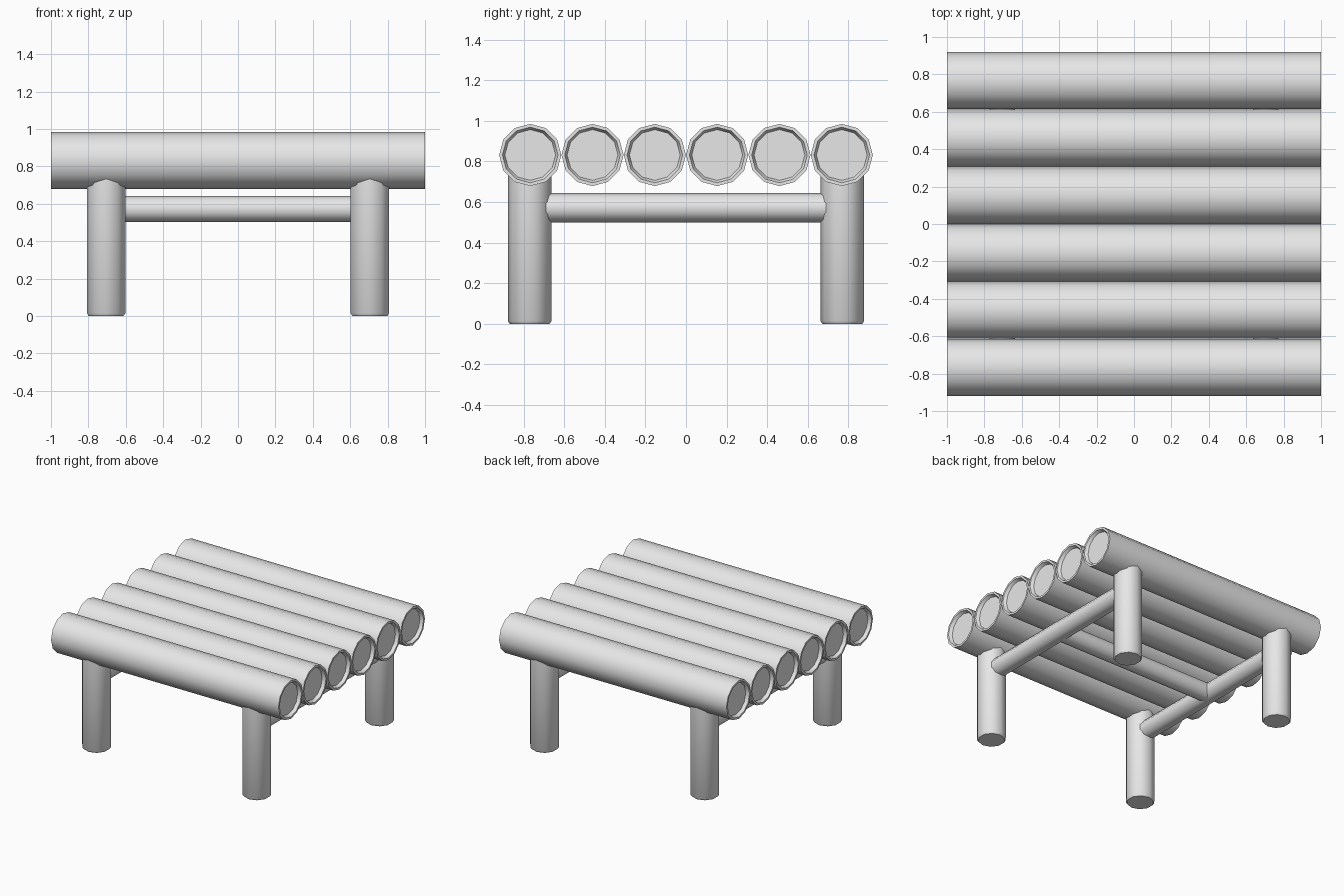
import bpy, bmesh, math
from mathutils import Matrix, Vector

if "Cube" in bpy.data.objects:
    bpy.data.objects.remove(bpy.data.objects["Cube"])

grey = bpy.data.materials.new("plain grey")
grey.diffuse_color = (0.8, 0.8, 0.8, 1)
grey.use_nodes = True
grey.node_tree.nodes["Principled BSDF"].inputs["Base Color"].default_value = grey.diffuse_color


def pole(name, profile, sides, matrix, spin=0.0):
    """Round pole along local z, from (height, radius) rings, capped at both ends."""
    bm = bmesh.new()
    rings = []
    for h, r in profile:
        rings.append([bm.verts.new((r * math.cos(spin + math.tau * i / sides),
                                    r * math.sin(spin + math.tau * i / sides), h))
                      for i in range(sides)])
    for a, b in zip(rings, rings[1:]):
        for i in range(sides):
            j = (i + 1) % sides
            bm.faces.new((a[i], a[j], b[j], b[i]))
    bm.faces.new(rings[0][::-1])
    bm.faces.new(rings[-1])
    bmesh.ops.transform(bm, matrix=matrix, verts=bm.verts)
    bmesh.ops.recalc_face_normals(bm, faces=bm.faces)
    for f in bm.faces:
        f.smooth = True
    mesh = bpy.data.meshes.new(name)
    bm.to_mesh(mesh)
    bm.free()
    mesh.materials.append(grey)
    ob = bpy.data.objects.new(name, mesh)
    bpy.context.collection.objects.link(ob)
    return ob


def along(axis, x, y, z):
    """Placement with local z turned to the given axis."""
    turn = {"x": Matrix.Rotation(math.pi / 2, 4, "Y"),
            "y": Matrix.Rotation(-math.pi / 2, 4, "X"),
            "z": Matrix.Identity(4)}[axis]
    return Matrix.Translation(Vector((x, y, z))) @ turn


# Six top logs with a narrow rim and a shallow dished end
R = 0.153
half = [(0.80, R), (1.0, R), (1.0, 0.137), (0.975, 0.125)]
log_profile = [(-h, r) for h, r in reversed(half)] + half
for i in range(6):
    pole(f"top_log_{i + 1}", log_profile, 12,
         along("x", 0, (i - 2.5) * 0.307, 0.832))

# Four legs with a small chamfer at the foot
leg_profile = [(0, 0.098), (0.015, 0.108), (0.76, 0.108)]
for sx in (-1, 1):
    for sy in (-1, 1):
        pole("leg", leg_profile, 10, along("z", sx * 0.705, sy * 0.77, 0), math.pi / 2)

# Side rails between the legs
for sx in (-1, 1):
    pole("side_rail", [(-0.75, 0.072), (0.75, 0.072)], 10,
         along("y", sx * 0.705, 0, 0.572), math.pi / 2)

# Middle rail joining the side rails
pole("middle_rail", [(-0.70, 0.07), (0.70, 0.07)], 10,
     along("x", 0, 0, 0.572))

# Keep the end rims and feet crisp
for ob in bpy.data.objects:
    ob.select_set(True)
    bpy.context.view_layer.objects.active = ob
bpy.ops.object.shade_smooth_by_angle(angle=math.radians(50))
